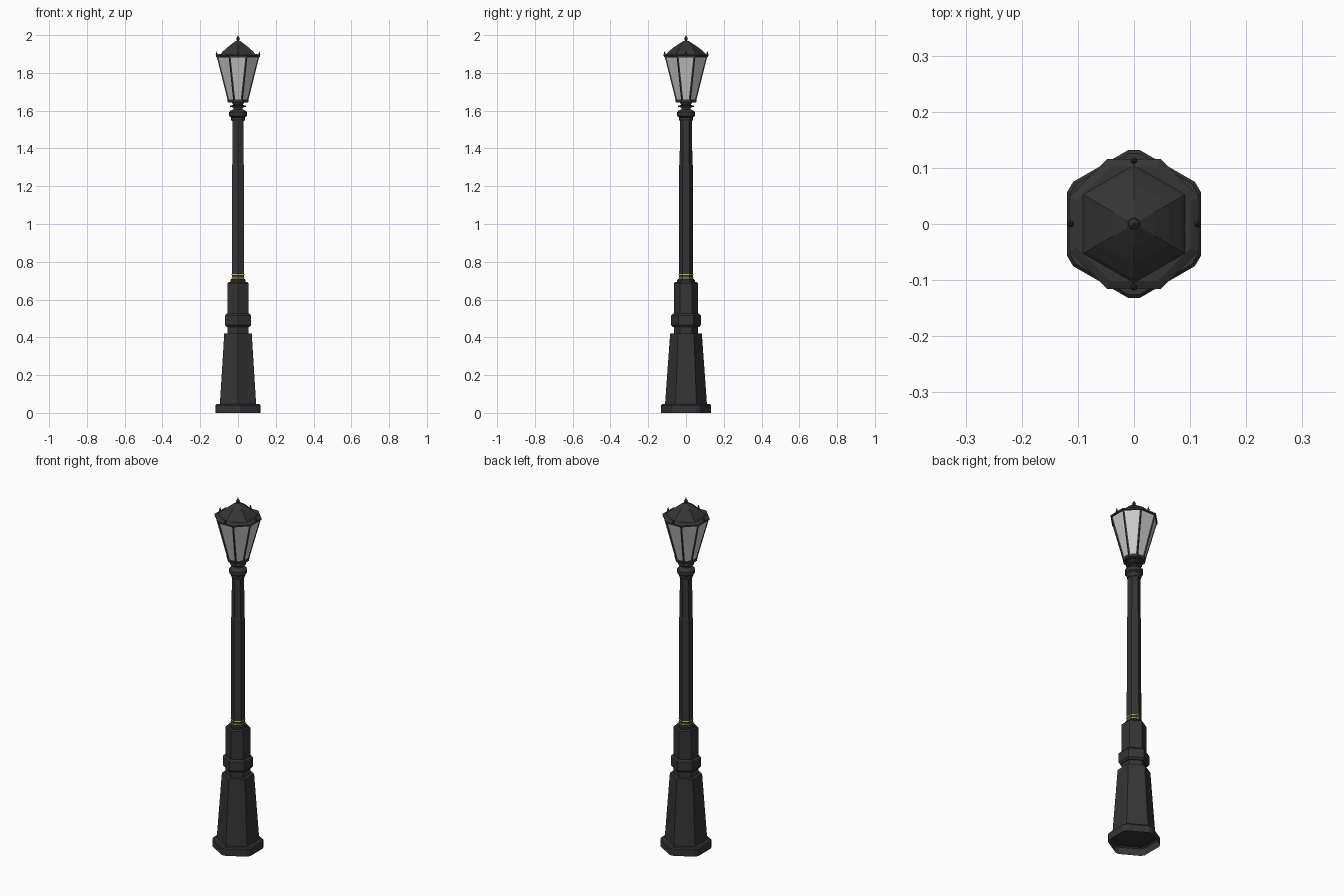
import bpy, bmesh, math

if "Cube" in bpy.data.objects:
    bpy.data.objects.remove(bpy.data.objects["Cube"])


def material(name, rgb):
    m = bpy.data.materials.new(name)
    m.diffuse_color = (*rgb, 1)
    m.use_nodes = True
    m.node_tree.nodes["Principled BSDF"].inputs["Base Color"].default_value = m.diffuse_color
    return m


IRON = material("dark iron", (0.035, 0.035, 0.035))
GLASS = material("pale glass", (0.6, 0.6, 0.6))
GOLD = material("yellow trim", (0.6, 0.55, 0.08))


def lathe(name, profile, sides=6, turn=90, mat=IRON, cap_bottom=True,
          smooth=False, at=(0, 0), chamfer=0.0):
    """Stack polygon rings from (corner radius, height) pairs."""
    angles = []
    for i in range(sides):
        a = math.radians(turn + 360 * i / sides)
        angles += [a - chamfer, a + chamfer] if chamfer else [a]
    bm = bmesh.new()
    rings = [[bm.verts.new((at[0] + r * math.cos(a), at[1] + r * math.sin(a), z))
              for a in angles] for r, z in profile]
    n = len(angles)
    for lo, hi in zip(rings, rings[1:]):
        for i in range(n):
            j = (i + 1) % n
            bm.faces.new((lo[i], lo[j], hi[j], hi[i]))
    if cap_bottom:
        bm.faces.new(rings[0][::-1])
    bm.faces.new(rings[-1])
    me = bpy.data.meshes.new(name)
    bm.to_mesh(me)
    bm.free()
    me.materials.append(mat)
    ob = bpy.data.objects.new(name, me)
    bpy.context.collection.objects.link(ob)
    if smooth:
        me.shade_smooth()
    return ob


# hexagonal pedestal, hollow underneath
lathe("plinth", [(0.132, 0), (0.132, 0.04), (0.126, 0.046), (0.10, 0.046)],
      cap_bottom=False, chamfer=0.08)
lathe("tapered_base", [(0.111, 0.044), (0.084, 0.42)], cap_bottom=False)
lathe("base_neck", [(0.064, 0.41), (0.064, 0.47)])
lathe("base_band", [(0.07, 0.455), (0.079, 0.465), (0.079, 0.515), (0.07, 0.525)])
lathe("upper_block", [(0.064, 0.52), (0.064, 0.685), (0.058, 0.692)])

# shaft with yellow trim rings
lathe("shaft_foot", [(0.047, 0.69), (0.047, 0.703), (0.041, 0.708)])
lathe("shaft", [(0.0375, 0.70), (0.0365, 1.31), (0.0335, 1.32), (0.032, 1.56)])
for k, z in enumerate((0.712, 0.73)):
    lathe(f"trim_ring_{k}", [(0.0385, z), (0.0385, z + 0.004)], mat=GOLD)

# collar under the lantern
lathe("collar", [(0.034, 1.545), (0.038, 1.555), (0.038, 1.565), (0.047, 1.572),
                 (0.047, 1.592), (0.036, 1.602), (0.025, 1.607), (0.025, 1.617),
                 (0.042, 1.620), (0.042, 1.627), (0.025, 1.630), (0.032, 1.642),
                 (0.050, 1.648)], sides=12)

# eight-sided lantern with inset panes
lantern = lathe("lantern", [(0.056, 1.645), (0.122, 1.888)], sides=8, turn=22.5)
lantern.data.materials.append(GLASS)
bm = bmesh.new()
bm.from_mesh(lantern.data)
panes = [f for f in bm.faces if abs(f.normal.z) < 0.9]
bmesh.ops.inset_individual(bm, faces=panes, thickness=0.0105, depth=-0.003)
for f in panes:
    f.material_index = 1
bm.to_mesh(lantern.data)
bm.free()
lathe("lantern_floor_rim", [(0.058, 1.643), (0.061, 1.658)], sides=8, turn=22.5)
lathe("eave", [(0.124, 1.884), (0.125, 1.893), (0.110, 1.900)], sides=8, turn=22.5)

# roof and finials
lathe("roof", [(0.109, 1.895), (0.098, 1.908), (0.072, 1.930), (0.042, 1.951),
               (0.012, 1.970)])
lathe("top_finial", [(0.010, 1.966), (0.006, 1.972), (0.010, 1.980),
                     (0.008, 1.987), (0.003, 1.993), (0.001, 2.0)], sides=10)
for k in range(4):
    a = k * math.pi / 2
    lathe(f"eave_finial_{k}",
          [(0.004, 1.885), (0.006, 1.897), (0.004, 1.904), (0.001, 1.914)],
          sides=6, at=(0.113 * math.cos(a), 0.113 * math.sin(a)))
